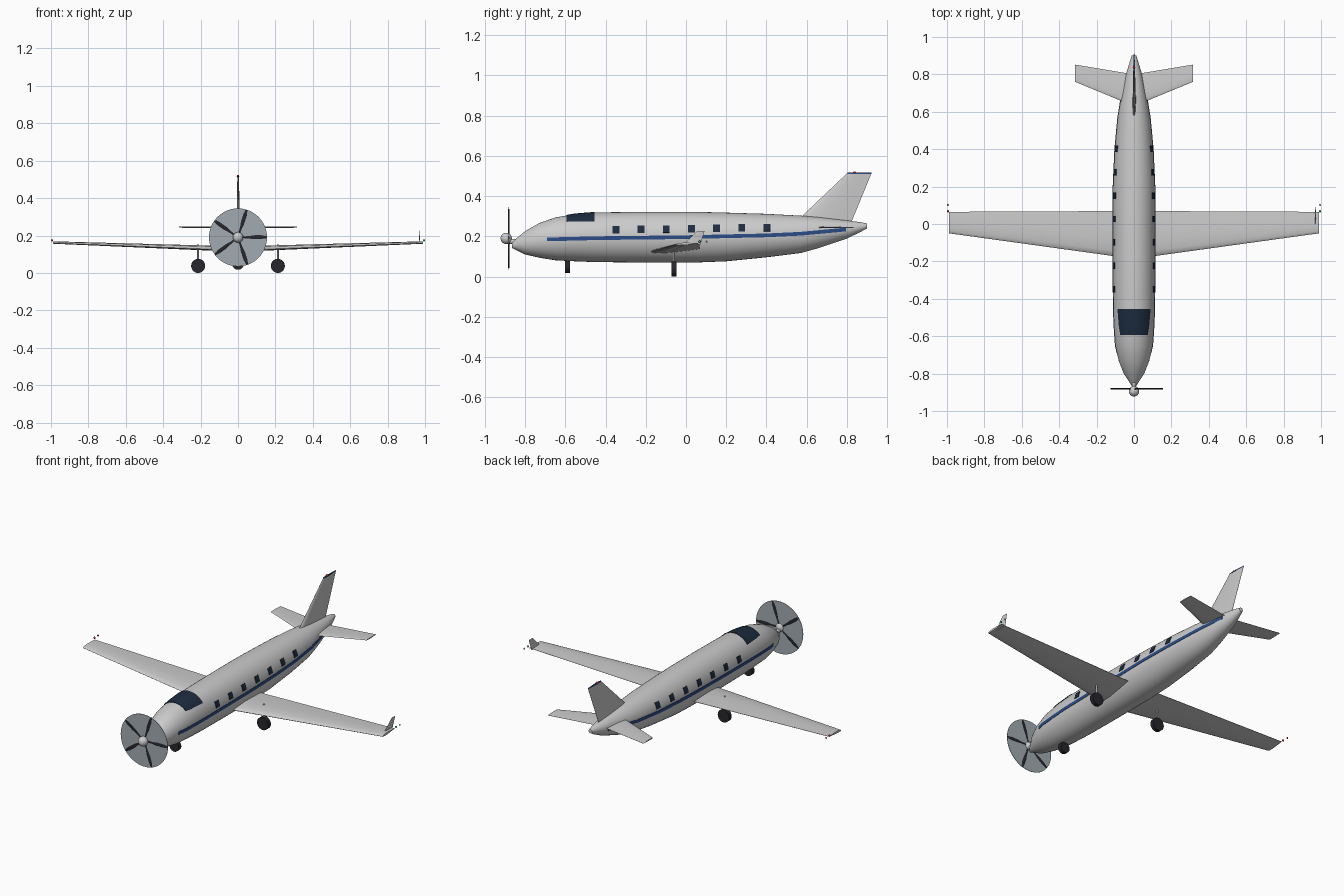
import bpy, bmesh
from math import sin, cos, pi, radians, asin
from mathutils import Matrix, Vector

if "Cube" in bpy.data.objects:
    bpy.data.objects.remove(bpy.data.objects["Cube"])


def mat(name, rgb):
    m = bpy.data.materials.new(name)
    m.diffuse_color = (*rgb, 1)
    m.use_nodes = True
    m.node_tree.nodes["Principled BSDF"].inputs["Base Color"].default_value = m.diffuse_color
    return m


NAVY = mat("dark_glass", (0.012, 0.025, 0.05))
BLUE = mat("stripe_blue", (0.025, 0.075, 0.25))
BLACK = mat("rubber", (0.02, 0.02, 0.025))
DISC = mat("disc_grey", (0.36, 0.41, 0.44))
WHITE = mat("paint", (0.8, 0.8, 0.8))
RED = mat("red_light", (0.7, 0.02, 0.02))
GREEN = mat("green_light", (0.02, 0.5, 0.15))


def finish(name, bm, m=None, angle=35):
    bmesh.ops.recalc_face_normals(bm, faces=bm.faces)
    me = bpy.data.meshes.new(name)
    bm.to_mesh(me)
    bm.free()
    o = bpy.data.objects.new(name, me)
    bpy.context.collection.objects.link(o)
    if m:
        me.materials.append(m)
    bpy.ops.object.select_all(action='DESELECT')
    o.select_set(True)
    bpy.context.view_layer.objects.active = o
    bpy.ops.object.shade_smooth_by_angle(angle=radians(angle))
    return o


def loft(name, rings, m=None, angle=35):
    bm = bmesh.new()
    vr = [[bm.verts.new(p) for p in r] for r in rings]
    n = len(vr[0])
    for a, b in zip(vr, vr[1:]):
        for i in range(n):
            bm.faces.new((a[i], a[(i + 1) % n], b[(i + 1) % n], b[i]))
    bm.faces.new(vr[0])
    bm.faces.new(vr[-1])
    return finish(name, bm, m, angle)


def ball(name, loc, r, m=None, seg=12):
    bm = bmesh.new()
    bmesh.ops.create_uvsphere(bm, u_segments=seg, v_segments=seg // 2 + 2, radius=r,
                              matrix=Matrix.Translation(loc))
    return finish(name, bm, m, 60)


def cyl(name, loc, r, depth, m=None, along_y=False, seg=32):
    bm = bmesh.new()
    rot = Matrix.Rotation(pi / 2, 4, 'X') if along_y else Matrix()
    bmesh.ops.create_cone(bm, cap_ends=True, segments=seg, radius1=r, radius2=r, depth=depth,
                          matrix=Matrix.Translation(loc) @ rot)
    return finish(name, bm, m)


# Fuselage stations: y, half width, bottom z, top z
ST = [(-.865, .012, .142, .172), (-.80, .055, .11, .226), (-.73, .082, .094, .266),
      (-.65, .100, .081, .294), (-.55, .107, .076, .311), (-.45, .111, .072, .319),
      (-.2, .113, .07, .322), (.05, .113, .07, .322), (.2, .112, .076, .318), (.4, .103, .096, .312),
      (.57, .087, .117, .303), (.65, .074, .139, .297), (.8, .043, .189, .279),
      (.87, .022, .223, .27), (.9, .012, .24, .264)]


def section(y):
    for a, b in zip(ST, ST[1:]):
        if y <= b[0]:
            t = (y - a[0]) / (b[0] - a[0])
            return [p + (q - p) * t for p, q in zip(a[1:], b[1:])]
    return ST[-1][1:]


def hull(y, ang, off=0):
    w, zb, zt = section(y)
    return Vector(((w + off) * cos(ang), y, (zb + zt) / 2 + ((zt - zb) / 2 + off) * sin(ang)))


def angle_at(y, z):
    w, zb, zt = section(y)
    return asin(max(-1, min(1, (z - (zb + zt) / 2) / ((zt - zb) / 2))))


loft("fuselage", [[hull(s[0], 2 * pi * i / 40) for i in range(40)] for s in ST], None, 50)


# Thin patch lying on the hull: rows of (y, low angle, high angle)
def patch(name, rows, m, n=4, off=.002):
    bm = bmesh.new()
    g = [[[bm.verts.new(hull(y, a + (b - a) * i / n, o)) for i in range(n + 1)] for y, a, b in rows]
         for o in (off, -.003)]
    for lay in g:
        for r, s in zip(lay, lay[1:]):
            for i in range(n):
                bm.faces.new((r[i], r[i + 1], s[i + 1], s[i]))
    for k in (0, -1):
        for i in range(n):
            bm.faces.new((g[0][k][i], g[0][k][i + 1], g[1][k][i + 1], g[1][k][i]))
        for j in range(len(rows) - 1):
            bm.faces.new((g[0][j][k], g[0][j + 1][k], g[1][j + 1][k], g[1][j][k]))
    return finish(name, bm, m)


# Windscreen wraps over the top
patch("windscreen", [(y, angle_at(y, .273), pi - angle_at(y, .273))
                     for y in (-.593, -.55, -.5, -.455)], NAVY, 20, .003)

# Stripe centre line: y, z
LINE = [(-.69, .185), (-.45, .191), (0, .196), (.4, .205), (.57, .213), (.795, .234)]


def line_z(y):
    for a, b in zip(LINE, LINE[1:]):
        if y <= b[0]:
            return a[1] + (b[1] - a[1]) * (y - a[0]) / (b[0] - a[0])
    return LINE[-1][1]


ys = sorted({-.69, .795, *[s[0] for s in ST if -.69 < s[0] < .795], *[l[0] for l in LINE]})
for side, tag in ((1, "right"), (-1, "left")):
    def band(y, z, h):
        a, b = angle_at(y, z - h), angle_at(y, z + h)
        return (y, a, b) if side > 0 else (y, pi - a, pi - b)
    patch("stripe_" + tag, [band(y, line_z(y), .009) for y in ys], BLUE, 2)
    # Cabin windows
    for k in range(7):
        y = -.348 + .125 * k
        z = .232 + .011 * k / 6
        patch(f"window_{tag}_{k + 1}", [band(y + d, z, .018) for d in (-.017, .017)], NAVY, 3, .003)


# Aerofoil section: chordwise fraction, thickness fraction
FOIL = [(0, 0), (.03, .028), (.12, .05), (.35, .062), (.65, .042), (1, .004),
        (1, -.004), (.65, -.03), (.35, -.045), (.12, -.04), (.03, -.024)]


def foil(le, te, k=1.0, up=(0, 0, 1)):
    le, te, up = Vector(le), Vector(te), Vector(up)
    c = (te - le).length
    return [le.lerp(te, f) + up * t * c * k for f, t in FOIL]


for s, tag in ((1, "right"), (-1, "left")):
    # Main wing and tailplane
    loft("wing_" + tag, [foil((0, -.187, .122), (0, .07, .136)),
                         foil((s * .12, -.17, .126), (s * .12, .069, .139)),
                         foil((s * .988, -.05, .16), (s * .988, .065, .165))])
    loft("tailplane_" + tag, [foil((0, .63, .244), (0, .80, .244), .5),
                              foil((s * .315, .76, .244), (s * .315, .852, .244), .6)])
    # Navigation lights
    lamp = RED if s < 0 else GREEN
    ball("nav_light_" + tag, (s * .994, .068, .174), .006, lamp)
    ball("tail_light_" + tag, (s * .995, .102, .174), .005, lamp if s < 0 else WHITE)
    # Main landing gear
    cyl("main_strut_" + tag, (s * .213, -.06, .095), .005, .115, None, seg=12)
    cyl("main_wheel_" + tag, (s * .213, -.06, .0375), .0375, .024, BLACK, True)

# Single winglet on the right tip
loft("winglet", [foil((.968, -.015, .155), (.968, .072, .16), .6, (1, 0, 0)),
                 foil((.972, .055, .225), (.972, .092, .226), .6, (1, 0, 0))])

# Fin, blue cap and beacon
loft("fin", [foil((0, .56, .285), (0, .82, .265), .65, (1, 0, 0)),
             foil((0, .80, .513), (0, .922, .513), .65, (1, 0, 0))])
loft("fin_cap", [foil((0, .80, .511), (0, .923, .511), .75, (1, 0, 0)),
                 foil((0, .803, .517), (0, .923, .517), .7, (1, 0, 0))], BLUE)
ball("beacon", (0, .838, .517), .007, RED)

# Nose gear
cyl("nose_strut", (0, -.59, .08), .005, .06, None, seg=12)
cyl("nose_wheel", (0, -.59, .048), .031, .024, BLACK, True)

# Propeller: hub, shaft, disc and five blades
HUB = Vector((0, -.894, .19))
ball("spinner", HUB, .028, None, 24)
cyl("propeller_shaft", (0, -.865, .175), .012, .05, None, True, 16)
cyl("propeller_disc", (0, -.882, .19), .155, .002, DISC, True, 48)
BLADE = [(.02, .005), (.05, .008), (.09, .0135), (.125, .0135), (.148, .009), (.154, .003)]
for k in range(5):
    rot = Matrix.Rotation(2 * pi * k / 5, 4, 'Y')
    rings = [[Vector((0, -.882, .19)) + rot @ Vector((r, d, w))
              for w, d in ((h, 0), (h * .4, -.004), (-h, 0), (h * .4, .004))] for r, h in BLADE]
    loft(f"blade_{k + 1}", rings, BLACK, 60)
    # Flat blade faces show on both sides of the disc
    bpy.context.object.data.transform(Matrix.Translation((0, 0, 0)))
